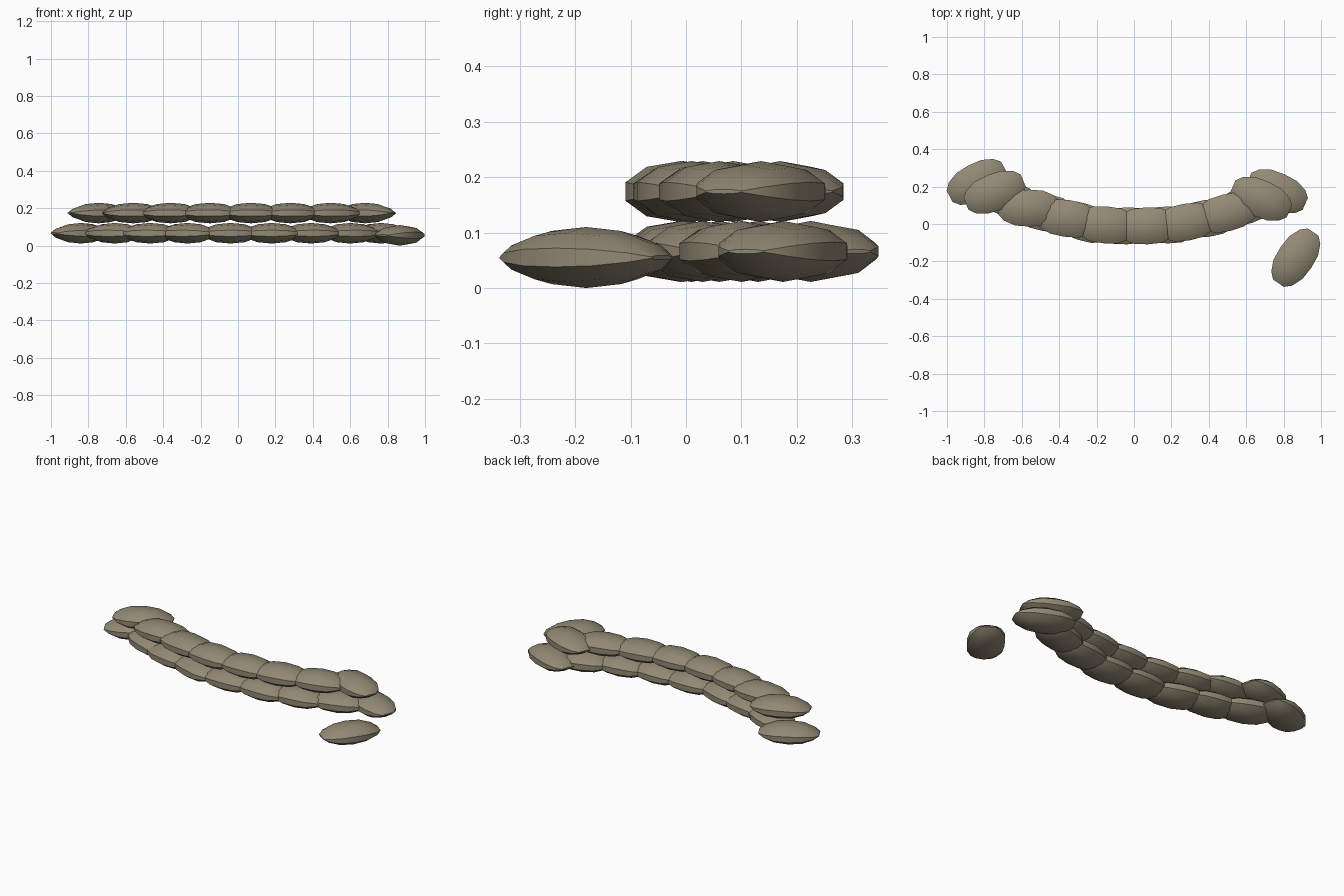
import bpy, bmesh
from math import sin, cos, pi, radians

cube = bpy.data.objects.get("Cube")
if cube:
    bpy.data.objects.remove(cube, do_unlink=True)

# Single burlap colour
burlap = bpy.data.materials.new("olive burlap")
burlap.use_nodes = True
colour = (0.29, 0.25, 0.175, 1)
burlap.diffuse_color = colour
bsdf = burlap.node_tree.nodes["Principled BSDF"]
bsdf.inputs["Base Color"].default_value = colour
bsdf.inputs["Roughness"].default_value = 0.9

# Stuffed sack: rings lofted along its length, pinched flat at both seams
SIDES = 10
HALF = [(0.165, 0.035, 0.004), (0.135, 0.068, 0.027), (0.075, 0.094, 0.048)]
STATIONS = [(-x, w, h) for x, w, h in HALF] + [(0, 0.1, 0.055)] + HALF[::-1]


def bag_mesh():
    bm = bmesh.new()
    rings = []
    for x, w, h in STATIONS:
        angles = [2 * pi * (i + 0.5) / SIDES for i in range(SIDES)]
        rings.append([bm.verts.new((x, w * 1.04 * cos(a), h * sin(a))) for a in angles])
    for a, b in zip(rings, rings[1:]):
        for i in range(SIDES):
            j = (i + 1) % SIDES
            bm.faces.new((a[i], a[j], b[j], b[i]))
    bm.faces.new(rings[0])
    bm.faces.new(rings[-1][::-1])
    bmesh.ops.recalc_face_normals(bm, faces=bm.faces)
    mesh = bpy.data.meshes.new("sandbag")
    bm.to_mesh(mesh)
    bm.free()
    mesh.materials.append(burlap)
    return mesh


sack = bag_mesh()


def place(name, x, y, z, yaw):
    bag = bpy.data.objects.new(name, sack)
    bpy.context.collection.objects.link(bag)
    bag.location = (x, y, z)
    bag.rotation_euler.z = radians(yaw)
    return bag


# Curved courses: x, y, yaw of every bag
lower = [(-0.84, 0.225, 28), (-0.66, 0.13, -22), (-0.47, 0.06, -10), (-0.27, 0.01, -18),
         (-0.04, -0.01, 2), (0.18, -0.005, 0), (0.39, 0.03, 8), (0.6, 0.1, 18),
         (0.765, 0.175, -24)]
upper = [(-0.745, 0.17, 22), (-0.56, 0.085, 0), (-0.36, 0.03, -8), (-0.15, -0.005, -4),
         (0.07, -0.01, 2), (0.28, 0.01, 10), (0.495, 0.06, 14), (0.68, 0.135, -24)]
bags = [place("lower_bag_%d" % i, x, y, 0.066, a) for i, (x, y, a) in enumerate(lower, 1)]
bags += [place("upper_bag_%d" % i, x, y, 0.174, a) for i, (x, y, a) in enumerate(upper, 1)]

# Bag lying loose in front
bags.append(place("loose_bag", 0.865, -0.18, 0.055, 56))

# Smooth cloth, crisp seams
bpy.ops.object.select_all(action="DESELECT")
bags[0].select_set(True)
bpy.context.view_layer.objects.active = bags[0]
bpy.ops.object.shade_smooth_by_angle(angle=radians(40))
